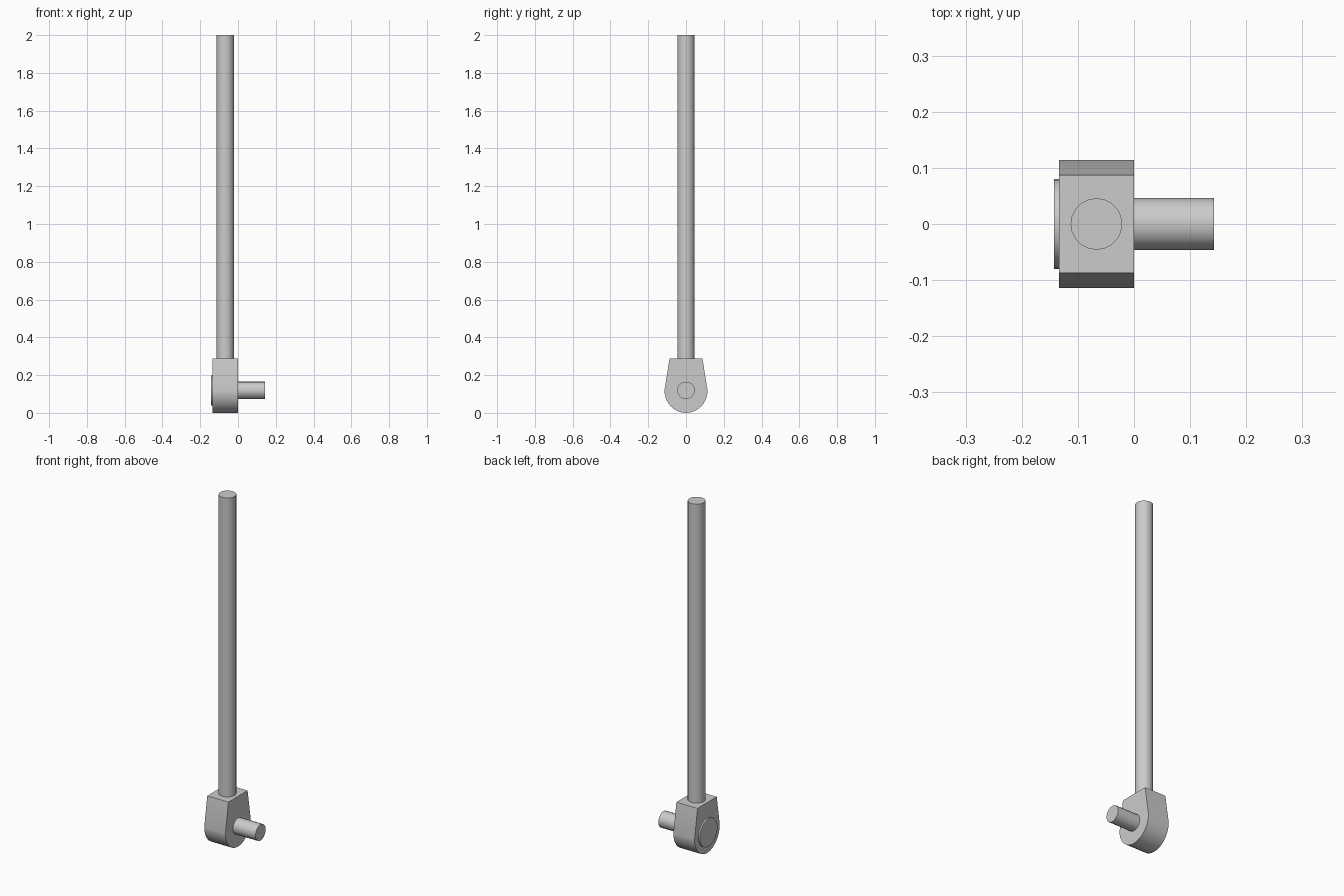
import bpy, bmesh, math

if "Cube" in bpy.data.objects:
    bpy.data.objects.remove(bpy.data.objects["Cube"])

CX, CZ = -0.067, 0.119   # rod axis x, pin axis height


def smooth(obj):
    bpy.ops.object.select_all(action='DESELECT')
    obj.select_set(True)
    bpy.context.view_layer.objects.active = obj
    bpy.ops.object.shade_smooth_by_angle(angle=math.radians(30))


def cylinder(name, radius, length, location, along_x=False, sides=20):
    rot = (0, math.pi / 2, 0) if along_x else (0, 0, 0)
    bpy.ops.mesh.primitive_cylinder_add(vertices=sides, radius=radius, depth=length,
                                        location=location, rotation=rot)
    obj = bpy.context.object
    obj.name = name
    smooth(obj)


# Housing: rounded bottom, straight sides tapering to a flat top
n = 20
profile = [(0.087, 0.288), (-0.087, 0.288)]
for i in range(n + 1):
    a = math.pi + math.pi * i / n
    profile.append((0.114 * math.cos(a), CZ + CZ * math.sin(a)))
bm = bmesh.new()
face = bm.faces.new([bm.verts.new((-0.134, y, z)) for y, z in profile])
ext = bmesh.ops.extrude_face_region(bm, geom=[face])
bmesh.ops.translate(bm, vec=(0.134, 0, 0),
                    verts=[v for v in ext["geom"] if isinstance(v, bmesh.types.BMVert)])
bmesh.ops.recalc_face_normals(bm, faces=bm.faces)
mesh = bpy.data.meshes.new("housing")
bm.to_mesh(mesh)
bm.free()
housing = bpy.data.objects.new("housing", mesh)
bpy.context.collection.objects.link(housing)
# keep only the curved underside smooth
smooth(housing)

# Long upright rod
cylinder("rod", 0.046, 2.0 - 0.288, (CX, 0, (2.0 + 0.288) / 2))

# Drive pin on the right face
cylinder("drive_pin", 0.046, 0.143, (0.0715, 0, CZ), along_x=True)

# Thin round cap on the left face
cylinder("back_cap", 0.08, 0.009, (-0.1385, 0, CZ), along_x=True, sides=32)
